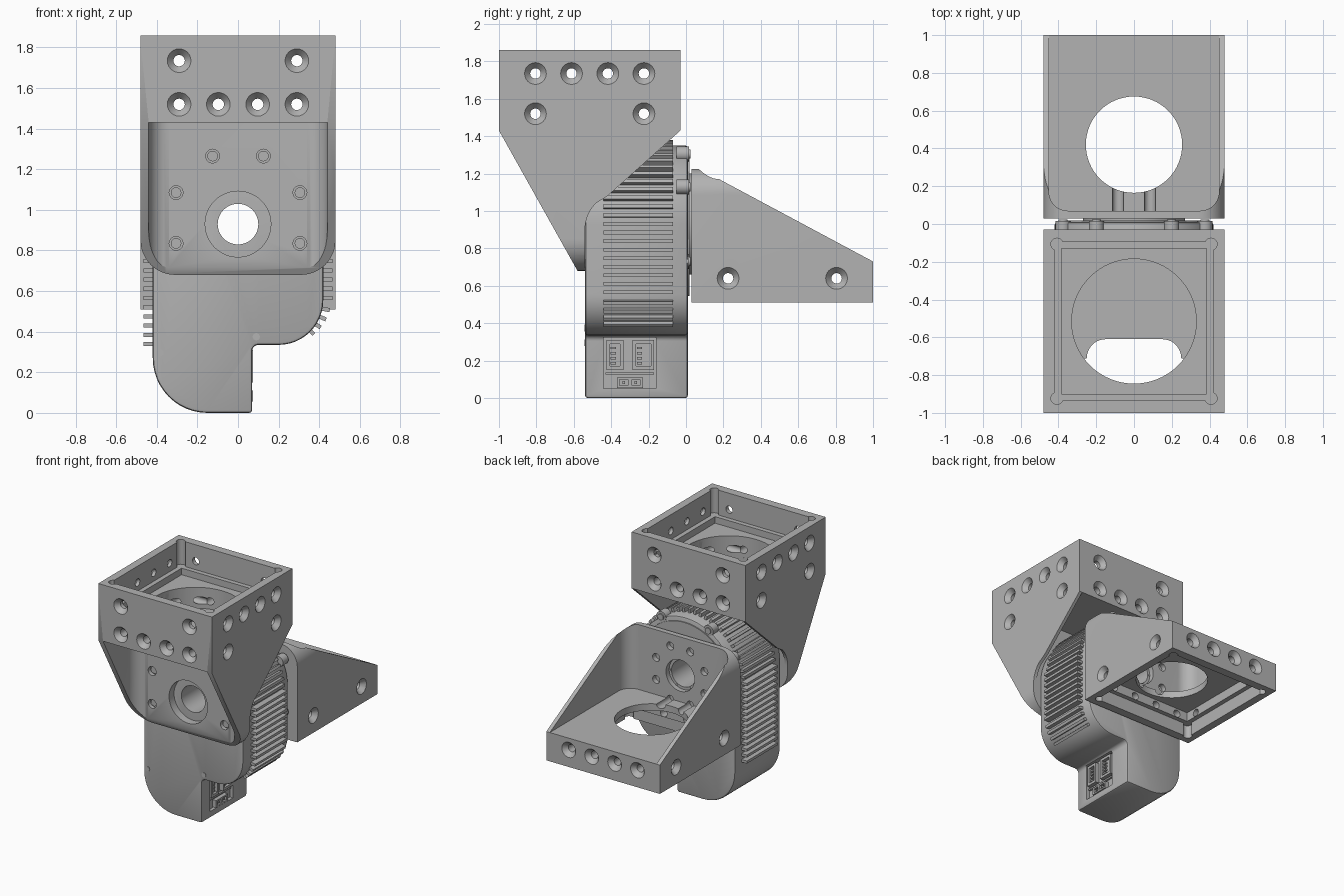
import bpy, bmesh, math
from math import sin, cos, radians, pi
from mathutils import Matrix, Vector

old = bpy.data.objects.get("Cube")
if old:
    bpy.data.objects.remove(old)

GREY = (0.45, 0.45, 0.45, 1)
metal = bpy.data.materials.new("machined_grey")
metal.use_nodes = True
metal.diffuse_color = GREY
metal.node_tree.nodes["Principled BSDF"].inputs["Base Color"].default_value = GREY
parts = []


def finish(name, bm):
    bmesh.ops.recalc_face_normals(bm, faces=bm.faces)
    mesh = bpy.data.meshes.new(name)
    bm.to_mesh(mesh)
    bm.free()
    mesh.materials.append(metal)
    obj = bpy.data.objects.new(name, mesh)
    bpy.context.scene.collection.objects.link(obj)
    parts.append(obj)
    return obj


def prism(name, points, axis, a, b):
    """Extrude a 2D outline along an axis: X uses (y,z), Y uses (x,z), Z uses (x,y)."""
    place = {"X": lambda p: (a, p[0], p[1]), "Y": lambda p: (p[0], a, p[1]),
             "Z": lambda p: (p[0], p[1], a)}[axis]
    bm = bmesh.new()
    face = bm.faces.new([bm.verts.new(place(p)) for p in points])
    out = bmesh.ops.extrude_face_region(bm, geom=[face])
    step = Vector([b - a if axis == k else 0 for k in "XYZ"])
    bmesh.ops.translate(bm, vec=step, verts=[v for v in out["geom"] if isinstance(v, bmesh.types.BMVert)])
    return finish(name, bm)


def arc(cx, cy, r, start, end, n=12):
    angles = [radians(start + (end - start) * i / n) for i in range(n + 1)]
    return [(cx + r * cos(t), cy + r * sin(t)) for t in angles]


def disc(name, axis, c, r, a, b, n=40):
    return prism(name, arc(c[0], c[1], r, 0, 360 - 360 / n, n - 1), axis, a, b)


def box(name, x0, x1, y0, y1, z0, z1):
    return prism(name, [(x0, y0), (x1, y0), (x1, y1), (x0, y1)], "Z", z0, z1)


def bake(obj):
    deps = bpy.context.evaluated_depsgraph_get()
    mesh = bpy.data.meshes.new_from_object(obj.evaluated_get(deps))
    obj.modifiers.clear()
    obj.data = mesh


def combine(obj, cutters, op="DIFFERENCE"):
    for c in cutters:
        mod = obj.modifiers.new("cut", "BOOLEAN")
        mod.operation, mod.solver, mod.object = op, "EXACT", c
        bake(obj)
        parts.remove(c)
        bpy.data.objects.remove(c)


def screw_hole(axis, u, z, lo, hi):
    """A through hole with a countersink at both ends."""
    rings = [(lo - .01, .067), (lo + .035, .028), (hi - .035, .028), (hi + .01, .067)]
    bm = bmesh.new()
    n, loops = 24, []
    for d, r in rings:
        pts = arc(u, z, r, 0, 360 - 360 / n, n - 1)
        loops.append([bm.verts.new((d, p[0], p[1]) if axis == "X" else (p[0], d, p[1])) for p in pts])
    for l0, l1 in zip(loops, loops[1:]):
        for i in range(n):
            bm.faces.new((l0[i], l0[(i + 1) % n], l1[(i + 1) % n], l1[i]))
    bm.faces.new(loops[0])
    bm.faces.new(loops[-1])
    return finish("cutter", bm)


def dogbone(cy, half, z0, z1):
    """A square pocket with relieved corners."""
    return [box("cutter", -half, half, cy - half, cy + half, z0, z1)] + [
        disc("cutter", "Z", (sx * (half - .012), cy + sy * (half - .012)), .032, z0, z1, 20)
        for sx in (-1, 1) for sy in (-1, 1)]


W, AXIS = .48, .93
ROW = (-.29, -.097, .097, .29)

# Upper bracket: open box, gusset sides and front mounting plate
CY = -.515
upper = prism("upper_bracket", [(-1, 1.86), (-.03, 1.86), (-.03, 1.43), (-.42, 1.08)]
              + arc(-.34, .9, .2, 135, 180, 8) + [(-.54, .68), (-.58, .68), (-1, 1.43)], "X", -W, W)
outline = prism("cutter", [(W, 2), (-W, 2)] + arc(-W + .17, .85, .17, 180, 270)
                + arc(W - .17, .85, .17, 270, 360), "Y", -1.2, .2)
combine(upper, [outline], "INTERSECT")
front_bay = prism("cutter", [(.44, -1.2)] + arc(.34, -.7, .1, 0, 90) + arc(-.34, -.7, .1, 90, 180)
                  + [(-.44, -1.2)], "Z", .5, 1.43)
rear_bay = box("cutter", -.455, .455, -.54, .2, .5, 1.43)
slot = [(x, y) for x, y in arc(0, CY, .33, 217, 323, 24)]
slot = prism("cutter", slot + arc(.15, -.71, .1, 0, 90) + arc(-.15, -.71, .1, 90, 180), "Z", 1.3, 1.55)
combine(upper, [front_bay, rear_bay, slot, disc("cutter", "Z", (0, CY), .33, 1.46, 1.9, 64)]
        + dogbone(CY, .42, 1.67, 1.95) + [box("cutter", -.385, .385, CY - .385, CY + .385, 1.62, 1.9)])
holes = [screw_hole("Y", x, 1.52, -1, -.03) for x in ROW]
holes += [screw_hole("Y", x, 1.735, -1, -.03) for x in (-.29, .29)]
holes += [screw_hole("X", CY + y, 1.735, -W, W) for y in ROW]
holes += [screw_hole("X", CY + y, 1.52, -W, W) for y in (-.29, .29)]
holes += [disc("cutter", "Y", (0, AXIS), .162, -.7, -.5, 48)]
SCREWS = [(s * x, z) for s in (-1, 1) for x, z in ((.125, 1.265), (.305, 1.085), (.305, .835))]
holes += [disc("cutter", "Y", p, .034, -.8, -.57, 20) for p in SCREWS]
combine(upper, holes)
for p in SCREWS:
    disc("mounting_screw", "Y", p, .026, -.58, -.56, 20)

# Lower bracket: wedge sides, upright plate and a tray open underneath
CY = .515
lower = prism("lower_bracket", [(.03, .51), (1, .51), (1, .73), (.075, 1.225), (.03, 1.225)], "X", -W, W)
outline = prism("cutter", [(-W, .4), (W, .4)] + arc(W - .14, 1.085, .14, 0, 90)
                + arc(-W + .14, 1.085, .14, 90, 180), "Y", -.1, 1.2)
combine(lower, [outline], "INTERSECT")
bay = prism("cutter", [(-.45, 1.2)] + arc(-.35, .17, .1, 180, 270) + arc(.35, .17, .1, 270, 360)
            + [(.45, 1.2)], "Z", .73, 1.4)
combine(lower, [bay] + dogbone(CY, .42, .4, .61) + [
    box("cutter", -.385, .385, CY - .385, CY + .385, .4, .68),
    disc("cutter", "Z", (0, .42), .255, .4, .9, 64), disc("cutter", "Y", (0, AXIS), .12, 0, .2)])
holes = [screw_hole("Y", x, .64, .03, 1) for x in ROW]
holes += [screw_hole("X", CY + y, .64, -W, W) for y in (-.29, .29)]
holes += [disc("cutter", "Y", (.22 * cos(t), AXIS + .22 * sin(t)), .03, 0, .2, 20)
          for t in [pi / 8 + k * pi / 4 for k in range(8)]]
combine(lower, holes)

# Motor housing with a round top and a foot on one side
housing = prism("motor_housing", arc(0, AXIS, .42, 0, 180, 40) + arc(-.15, .27, .27, 180, 270)
                + [(.07, 0)] + arc(.1, .305, .03, 180, 90, 5) + arc(.2, .555, .22, 270, 360), "Y", -.54, .01)
bevel = housing.modifiers.new("edge", "BEVEL")
bevel.width, bevel.segments, bevel.limit_method = .014, 2, "ANGLE"
bevel.angle_limit = radians(40)
bake(housing)
combine(housing, [disc("cutter", "Y", (0, AXIS), .1, -.7, .2, 48),
                  box("cutter", .045, .2, -.44, -.16, .05, .325)])
for p in ((-.385, .295), (.09, .375)):
    disc("cover_screw", "Y", p, .018, -.543, -.53, 16)


# Cooling fins follow the sides, the round top and the lower corner
def fin(cx, cz, angle, r0, r1):
    bm = bmesh.new()
    bmesh.ops.create_cube(bm, size=1, matrix=Matrix.Translation((cx, 0, cz)) @ Matrix.Rotation(-angle, 4, "Y")
                          @ Matrix.Translation(((r0 + r1) / 2, -.255, 0)) @ Matrix.Diagonal((r1 - r0, .37, .02, 1)))
    finish("cooling_fin", bm)


PITCH = .0455
for i in range(14):
    z = AXIS - i * PITCH
    fin(0, z, pi, .40, .465)
    if z > .55:
        fin(0, z, 0, .40, .465)
for i in range(1, 29):
    fin(0, AXIS, i * pi / 29, .40, .45)
for i in range(1, 5):
    fin(.2, .555, radians(-11 * i), .2, .262 - i * .005)

# Rear flange, output hub and screw lugs
for name, r, y in (("rear_flange", .385, .018), ("output_hub", .27, .032)):
    combine(disc(name, "Y", (0, AXIS), r, -.02, y, 64), [disc("cutter", "Y", (0, AXIS), .1, -.2, .2, 48)])
for a in (-28, 28, 62, 118, 152, 208):
    c = (.425 * cos(radians(a)), AXIS + .425 * sin(radians(a)))
    disc("screw_lug", "Y", c, .04, -.05, .015, 24)
    disc("lug_screw", "Y", c, .024, 0, .024, 16)
for k in range(6):
    t = k * pi / 3
    disc("hub_pin", "Y", (.112 * cos(t), AXIS + .112 * sin(t)), .008, .0, .036, 12)

# Connector sockets in the foot recess
for y0, y1 in ((-.425, -.335), (-.285, -.17)):
    jack = box("signal_socket", .03, .075, y0, y1, .15, .31)
    combine(jack, [box("cutter", .05, .1, y0 + .018, y1 - .018, .17, .29)])
    for i in range(4):
        box("contact", .045, .068, y0 + .022, y0 + .05, .18 + i * .027, .192 + i * .027)
power = box("power_socket", .03, .075, -.37, -.23, .055, .11)
combine(power, [box("cutter", .05, .1, y, y + .045, .067, .098) for y in (-.355, -.29)])
for y in (-.333, -.268):
    box("power_pin", .045, .07, y - .007, y + .007, .075, .09)
box("board_edge", .04, .06, -.43, -.17, .125, .137)

# Smooth the rounded walls and keep hard edges
for o in bpy.context.view_layer.objects:
    o.select_set(o in parts)
bpy.context.view_layer.objects.active = upper
bpy.ops.object.shade_smooth_by_angle(angle=radians(30))
